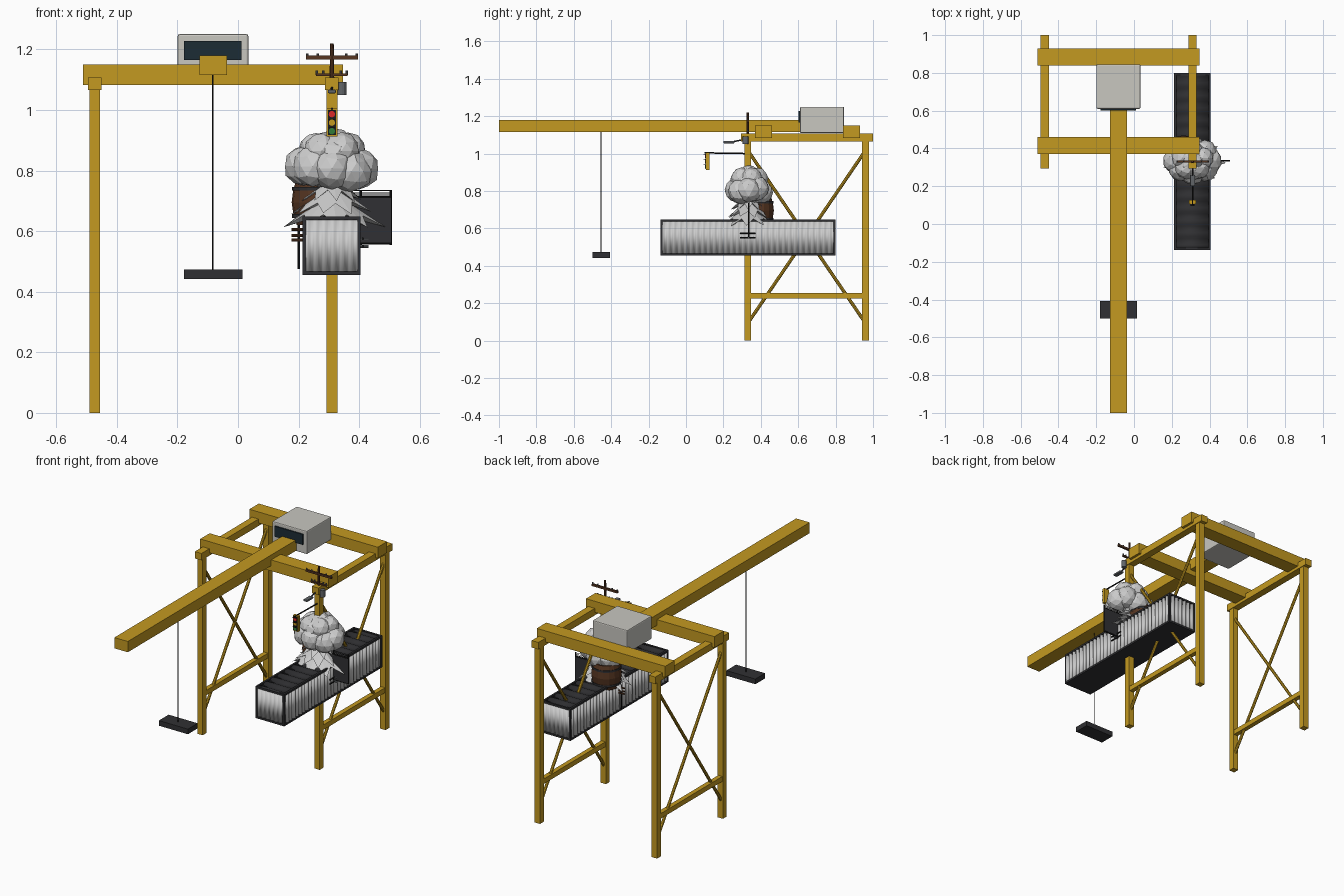
import bpy, bmesh, math, random
from mathutils import Vector

if "Cube" in bpy.data.objects:
    bpy.data.objects.remove(bpy.data.objects["Cube"])

random.seed(4)

def mat(name, r, g, b):
    m = bpy.data.materials.new(name)
    m.diffuse_color = (r, g, b, 1)
    m.use_nodes = True
    m.node_tree.nodes["Principled BSDF"].inputs["Base Color"].default_value = m.diffuse_color
    return m

YELLOW = mat("yellow_paint", 0.55, 0.32, 0.015)
CREAM = mat("cab_paint", 0.58, 0.57, 0.53)
DARK = mat("dark_steel", 0.03, 0.03, 0.033)
GLASS = mat("dark_glass", 0.012, 0.025, 0.035)
BLACK = mat("black", 0.01, 0.01, 0.01)
WOOD = mat("wood", 0.09, 0.035, 0.015)
STEEL = mat("steel", 0.12, 0.13, 0.14)
RED, GREEN = mat("red_lens", 0.7, 0.02, 0.02), mat("green_lens", 0.03, 0.2, 0.04)

def finish(name, bm, m=None, smooth=False):
    bmesh.ops.recalc_face_normals(bm, faces=bm.faces)
    for f in bm.faces:
        f.smooth = smooth
    me = bpy.data.meshes.new(name)
    bm.to_mesh(me)
    bm.free()
    ob = bpy.data.objects.new(name, me)
    bpy.context.collection.objects.link(ob)
    if m:
        me.materials.append(m)
    return ob

def box(name, x0, x1, y0, y1, z0, z1, m=None, bevel=0):
    bm = bmesh.new()
    bmesh.ops.create_cube(bm, size=1)
    for v in bm.verts:
        v.co = ((x0 + x1) / 2 + v.co.x * (x1 - x0), (y0 + y1) / 2 + v.co.y * (y1 - y0),
                (z0 + z1) / 2 + v.co.z * (z1 - z0))
    ob = finish(name, bm, m)
    if bevel:
        mod = ob.modifiers.new("bevel", 'BEVEL')
        mod.width, mod.segments = bevel, 2
    return ob

def rod(name, a, b, r, m=None, r2=None, n=8):
    a, b = Vector(a), Vector(b)
    bm = bmesh.new()
    bmesh.ops.create_cone(bm, cap_ends=True, segments=n, radius1=r,
                          radius2=r if r2 is None else r2, depth=(b - a).length)
    ob = finish(name, bm, m)
    ob.location = (a + b) / 2
    ob.rotation_euler = (b - a).to_track_quat('Z', 'Y').to_euler()
    return ob

def lathe(name, profile, centre, m=None, n=16):
    bm = bmesh.new()
    vs = [bm.verts.new((r, 0, z)) for r, z in profile]
    es = [bm.edges.new(p) for p in zip(vs, vs[1:])]
    bmesh.ops.spin(bm, geom=vs + es, cent=(0, 0, 0), axis=(0, 0, 1), angle=math.tau, steps=n)
    bmesh.ops.remove_doubles(bm, verts=bm.verts, dist=1e-5)
    ob = finish(name, bm, m)
    ob.location = centre
    return ob

# Gantry frame: legs, side rails, ties and cross bracing
for side, x in (("left", -0.473), ("right", 0.31)):
    for end, y in (("front", 0.33), ("back", 0.96)):
        box(f"{side}_{end}_leg", x - .018, x + .018, y - .018, y + .018, 0, 1.08, YELLOW)
    box(f"{side}_top_rail", x - .022, x + .022, .295, 1.0, 1.065, 1.107, YELLOW)
    box(f"{side}_lower_tie", x - .014, x + .014, .33, .96, .225, .255, YELLOW)
    for i, (z0, z1) in enumerate(((.1, 1.01), (1.01, .1))):
        rod(f"{side}_brace_{i}", (x, .335, z0), (x, .955, z1), .009, YELLOW)
for end, y in (("front", .415), ("back", .885)):
    box(f"{end}_cross_beam", -.512, .347, y - .045, y + .045, 1.083, 1.15, YELLOW)

# Boom, machine cab, hoist cable and spreader
box("boom", -.127, -.037, -1.0, .615, 1.115, 1.18, YELLOW)
box("cab", -.199, .034, .61, .845, 1.11, 1.25, CREAM, .006)
box("cab_window", -.178, .011, .602, .615, 1.165, 1.228, GLASS)
rod("hoist_cable", (-.083, -.455, .46), (-.083, -.455, 1.12), .0025, BLACK, n=6)
box("spreader", -.179, .015, -.5, -.407, .442, .473, DARK)

# Shipping container: corrugated panels inside a dark frame
X0, X1, Y0, Y1, Z0, Z1 = .213, .405, -.137, .8, .455, .648

def corrugated(name, place, t0, t1, w0, w1, ribs, depth, m=None):
    bm = bmesh.new()
    pitch, rows = (t1 - t0) / ribs, []
    for i in range(ribs):
        for f, d in ((0, 0), (.3, 0), (.5, depth), (.8, depth)):
            rows.append((t0 + (i + f) * pitch, d))
    rows.append((t1, 0))
    vs = [[bm.verts.new(place(t, w, d)) for w in (w0, w1)] for t, d in rows]
    for p, q in zip(vs, vs[1:]):
        bm.faces.new((p[0], q[0], q[1], p[1]))
    ob = finish(name, bm, m, True)
    mod = ob.modifiers.new("thickness", 'SOLIDIFY')
    mod.thickness, mod.offset = .002, 0
    return ob

for side, x, s in (("left", X0, 1), ("right", X1, -1)):
    corrugated(f"container_{side}_wall", lambda t, w, d: (x + s * (.002 + d), t, w),
               Y0 + .006, Y1 - .006, Z0 + .006, Z1 - .006, 30, .008)
for end, y, s in (("front", Y0, 1), ("back", Y1, -1)):
    corrugated(f"container_{end}_wall", lambda t, w, d: (t, y + s * (.003 + d), w),
               X0 + .01, X1 - .01, Z0 + .01, Z1 - .01, 6, .006)
corrugated("container_roof", lambda t, w, d: (w, t, Z1 - .003 - d),
           Y0 + .006, Y1 - .006, X0 + .006, X1 - .006, 14, .006, DARK)
box("container_floor", X0 + .003, X1 - .003, Y0 + .003, Y1 - .003, Z0, Z0 + .006, DARK)
e = .011
for x in (X0, X1 - e):
    for z in (Z0, Z1 - e):
        box("container_long_rail", x, x + e, Y0, Y1, z, z + e, DARK)
    for y in (Y0, Y1 - e):
        box("container_corner_post", x, x + e, y, y + e, Z0, Z1, DARK)
for y in (Y0, Y1 - e):
    for z in (Z0, Z1 - e):
        box("container_end_rail", X0, X1, y, y + e, z, z + e, DARK)

# Tree: rounded crown over drooping star-shaped foliage tiers
CX, CY = .31, .335
def clump(i, x, y, z, r):
    bm = bmesh.new()
    bmesh.ops.create_icosphere(bm, subdivisions=2, radius=r)
    for v in bm.verts:
        v.co *= random.uniform(.95, 1.04)
    ob = finish(f"crown_clump_{i}", bm)
    ob.location = (x, y, z)
clump(0, CX, CY, .83, .105)
for i in range(8):
    a = i * math.tau / 8
    clump(1 + i, CX + .09 * math.cos(a), CY + .06 * math.sin(a),
          .80 + random.uniform(-.01, .015), .068)
for i in range(5):
    a = i * math.tau / 5 + .3
    clump(9 + i, CX + .055 * math.cos(a), CY + .045 * math.sin(a), .865, .06)
clump(14, CX + .01, CY, .885, .055)

def star_tier(name, z0, z1, rx, ry, n=9):
    bm = bmesh.new()
    top = bm.verts.new((CX, CY, z1))
    ring = []
    for i in range(2 * n):
        a = i * math.pi / n + z0 * 9
        k = random.uniform(.88, 1.0) if i % 2 == 0 else .62
        z = z0 + (0 if i % 2 == 0 else .035) + random.uniform(0, .008)
        ring.append(bm.verts.new((CX + rx * k * math.cos(a), CY + ry * k * math.sin(a), z)))
    hub = bm.verts.new((CX, CY, z0 + .05))
    for p, q in zip(ring, ring[1:] + ring[:1]):
        bm.faces.new((p, q, top))
        bm.faces.new((q, p, hub))
    finish(name, bm)
star_tier("foliage_tier_low", .612, .73, .18, .148)
star_tier("foliage_tier_mid", .655, .76, .145, .125)
star_tier("foliage_tier_top", .695, .79, .11, .10)

# Wooden barrel with hoops
BC = (.262, .385, 0)
lathe("barrel", [(0, .62), (.068, .62), (.08, .66), (.085, .695), (.08, .735),
                 (.07, .768), (.062, .768), (.06, .76), (0, .76)], BC, WOOD)
for z, r in ((.65, .081), (.74, .082)):
    lathe("barrel_hoop", [(r, z - .006), (r + .002, z - .006), (r + .002, z + .006),
                          (r, z + .006)], BC, DARK)

# Fence panel with wire strands
box("fence_panel", .31, .505, .331, .339, .563, .71, DARK)
for x in (.405, .504):
    rod("fence_post", (x, .335, .555), (x, .335, .735), .004, BLACK)
for z in (.56, .712):
    rod("fence_rail", (.31, .335, z), (.507, .335, z), .004, BLACK)
for z in (.719, .726, .734):
    rod("fence_wire", (.31, .335, z), (.505, .335, z), .0013, BLACK, n=5)

# Small brackets and insulators beside the container
rod("left_bracket_post", (.2, .335, .475), (.2, .335, .62), .004, BLACK)
for z in (.57, .585, .605):
    rod("left_bracket_bar", (.177, .335, z), (.215, .335, z), .005, WOOD)
for z in (.55, .575):
    rod("right_bracket_bar", (.412, .29, z), (.412, .372, z), .004, BLACK)
    rod("right_bracket_stem", (.40, .335, z), (.43, .335, z), .005, STEEL)

# Utility pole with crossarms and transformer
rod("utility_pole", (CX, .33, 1.09), (CX, .33, 1.22), .008, WOOD, .006)
for z, h, t in ((1.173, .086, .006), (1.116, .052, .004)):
    box("crossarm", CX - h, CX + h, .325, .337, z - t, z + t, WOOD)
    for k in (-.95, -.55, .55, .95):
        rod("insulator", (CX + k * h, .331, z), (CX + k * h, .331, z + .014), .004, STEEL)
rod("transformer", (.343, .318, 1.05), (.343, .318, 1.092), .015, STEEL, n=12)

# Street lamp
rod("lamp_arm", (CX, .33, 1.08), (CX, .255, 1.064), .004, DARK)
box("lamp_head", CX - .013, CX + .013, .2, .26, 1.055, 1.067, STEEL, .003)

# Traffic light on its mast arm
rod("signal_arm", (CX, .33, 1.0), (CX, .1, 1.004), .004, BLACK)
box("signal_housing", .292, .328, .107, .126, .912, 1.005, YELLOW)
box("signal_face", .297, .323, .105, .108, .917, 1.0, BLACK)
for z, m in ((.986, RED), (.958, YELLOW), (.930, GREEN)):
    rod("signal_lens", (CX, .107, z), (CX, .102, z), .0105, m, n=16)
    box("signal_visor", CX - .011, CX + .011, .094, .107, z + .010, z + .012, BLACK)
